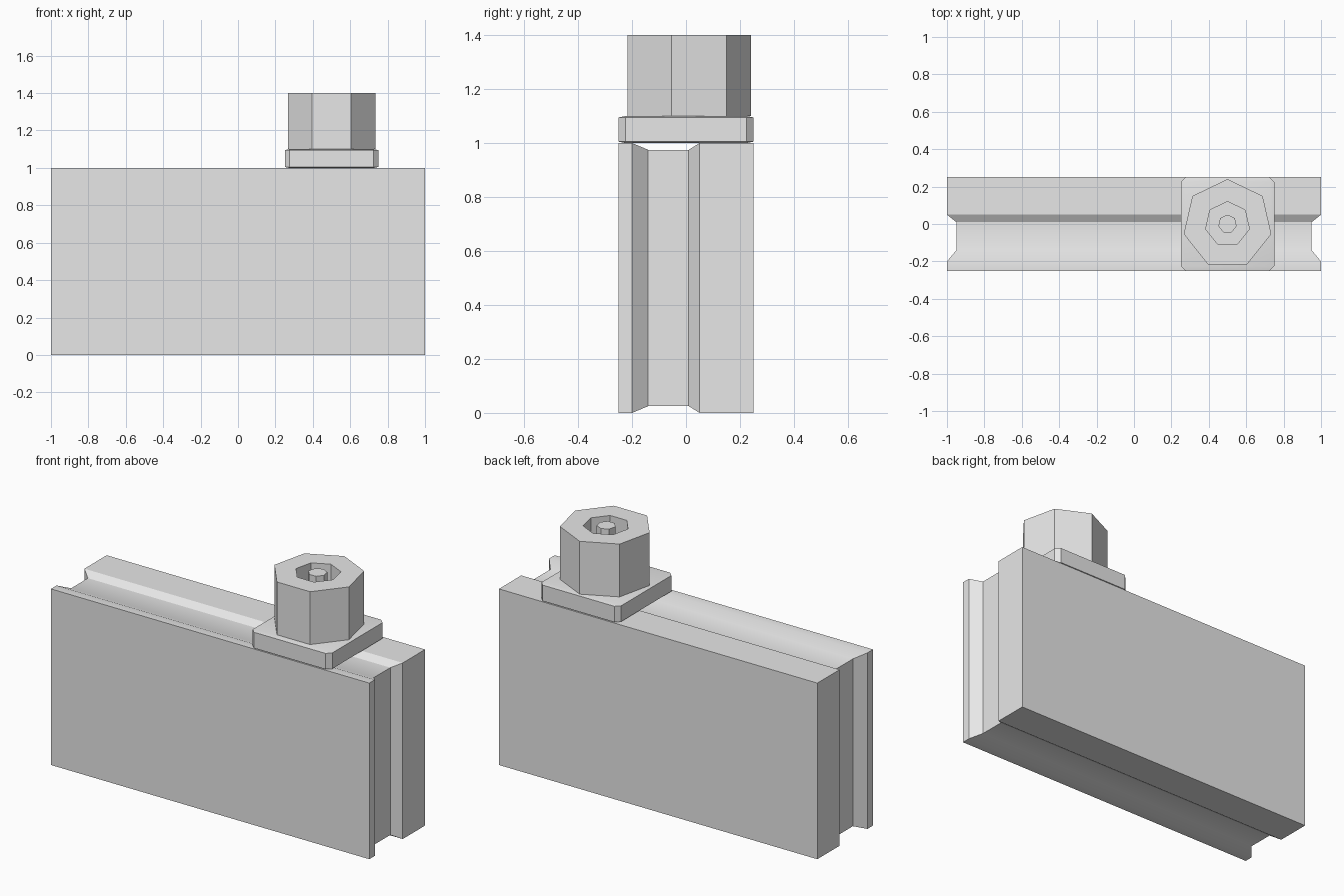
import bpy, bmesh
from math import cos, sin, pi
from mathutils import Matrix

if "Cube" in bpy.data.objects:
    bpy.data.objects.remove(bpy.data.objects["Cube"], do_unlink=True)

grey = bpy.data.materials.new("light_grey")
grey.use_nodes = True
grey.diffuse_color = (0.8, 0.8, 0.8, 1)
grey.node_tree.nodes["Principled BSDF"].inputs["Base Color"].default_value = (0.8, 0.8, 0.8, 1)


def finish(name, bm):
    """Turn a bmesh into a shaded object."""
    bmesh.ops.recalc_face_normals(bm, faces=bm.faces[:])
    mesh = bpy.data.meshes.new(name)
    bm.to_mesh(mesh)
    bm.free()
    mesh.materials.append(grey)
    obj = bpy.data.objects.new(name, mesh)
    bpy.context.collection.objects.link(obj)
    bpy.ops.object.select_all(action='DESELECT')
    obj.select_set(True)
    bpy.context.view_layer.objects.active = obj
    bpy.ops.object.shade_smooth_by_angle()
    return obj


def loft(name, rings):
    """Skin a list of equal-length point loops and cap both ends."""
    bm = bmesh.new()
    loops = [[bm.verts.new(p) for p in ring] for ring in rings]
    for a, b in zip(loops, loops[1:]):
        for i in range(len(a)):
            j = (i + 1) % len(a)
            bm.faces.new((a[i], a[j], b[j], b[i]))
    bm.faces.new(loops[0])
    bm.faces.new(loops[-1])
    return finish(name, bm)


# Slab with a groove running round its rim: (y, inset fraction)
def slab_ring(y, inset):
    x, z = 1 - 0.05 * inset, 0.025 * inset
    return [(-x, y, z), (x, y, z), (x, y, 1 - z), (-x, y, 1 - z)]


groove = [(-0.25, 0), (-0.2, 0), (-0.14, 1), (0.01, 1), (0.05, 0), (0.25, 0)]
loft("grooved_slab", [slab_ring(y, inset) for y, inset in groove])

# Flat mounting plate with bevelled edges
bm = bmesh.new()
bmesh.ops.create_cube(bm, size=2)
bmesh.ops.bevel(bm, geom=bm.edges[:], offset=0.1, segments=1,
                affect='EDGES', profile=0.5)
bmesh.ops.transform(bm, verts=bm.verts[:],
                    matrix=Matrix.Translation((0.5, 0, 1.05))
                    @ Matrix.Diagonal((0.25, 0.25, 0.05, 1)))
finish("mounting_plate", bm)


# Seven-sided socket with a recess and a central pin: (radius, z)
def seven_ring(r, z):
    angles = [pi / 2 + 2 * pi * i / 7 for i in range(7)]
    return [(0.5 + r * cos(a), r * sin(a), z) for a in angles]


socket = [(0.24, 1.1), (0.24, 1.4), (0.12, 1.4),
          (0.12, 1.11), (0.05, 1.11), (0.05, 1.4)]
loft("socket_with_pin", [seven_ring(r, z) for r, z in socket])
